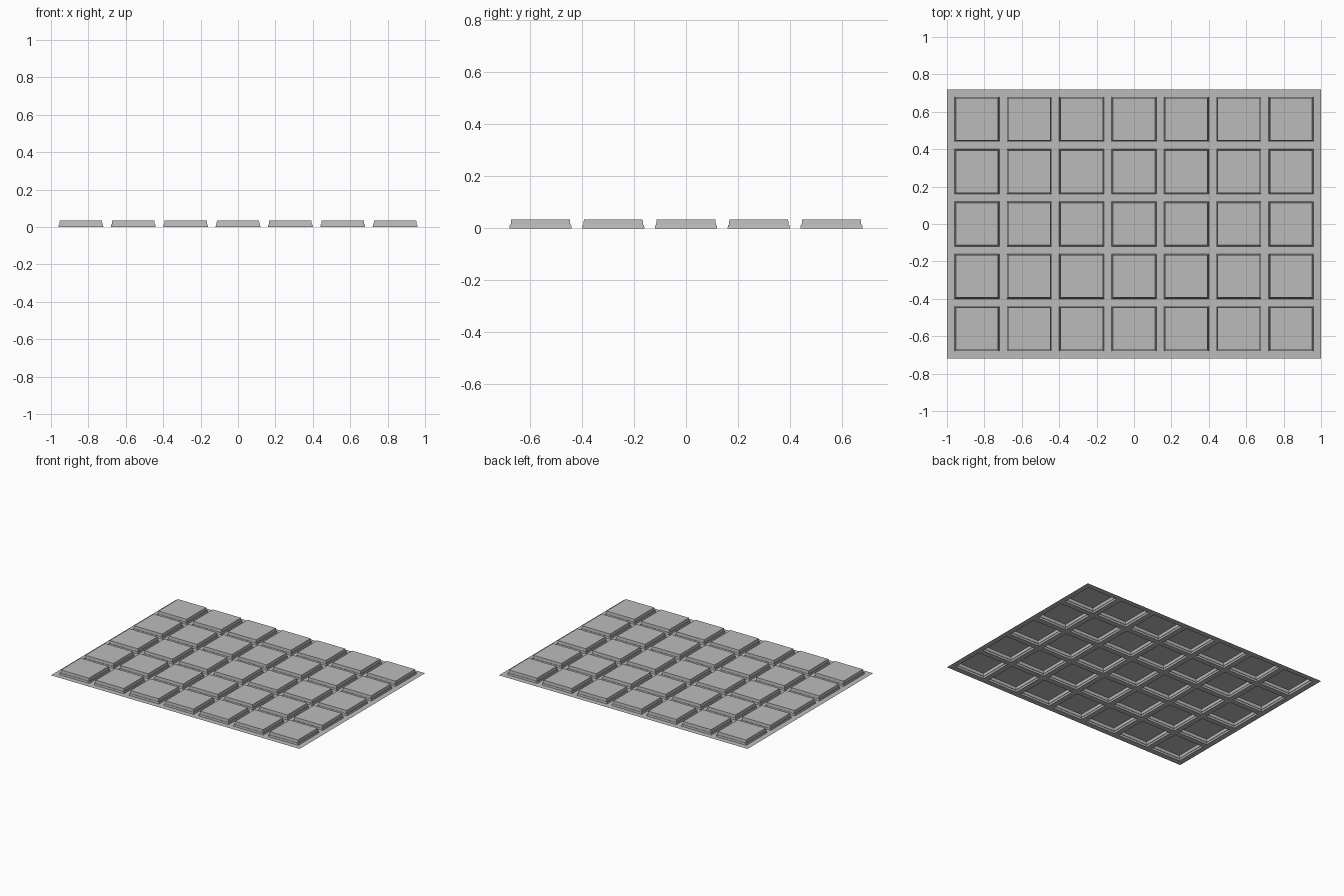
import bpy
import bmesh

cube = bpy.data.objects.get("Cube")
if cube:
    bpy.data.objects.remove(cube, do_unlink=True)

COLS, ROWS = 7, 5
PITCH, GAP = 0.28, 0.04

# Plain grey
grey = bpy.data.materials.new("grey")
grey.use_nodes = True
colour = (0.5, 0.5, 0.5, 1)
grey.diffuse_color = colour
grey.node_tree.nodes["Principled BSDF"].inputs["Base Color"].default_value = colour


def line_position(t, count):
    """Place a grid line so that gaps and tiles alternate, centred on zero."""
    i = round((t + 1) / 2 * (2 * count + 1))
    return PITCH * (i // 2) + GAP * (i % 2) - (PITCH * count + GAP) / 2


# Thin sheet divided into gaps and tiles
bm = bmesh.new()
bmesh.ops.create_grid(bm, x_segments=2 * COLS + 1, y_segments=2 * ROWS + 1, size=1)
for v in bm.verts:
    v.co.x, v.co.y = line_position(v.co.x, COLS), line_position(v.co.y, ROWS)
bm.normal_update()

# Hollow stepped tiles: sloped skirt, narrow ledge, sloped cap
tiles = [f for f in bm.faces if all(len(e.link_faces) == 2 for e in f.edges)
         and min(e.calc_length() for e in f.edges) > 2 * GAP]
for thickness, depth in ((0.002, 0.013), (0.003, 0), (0.002, 0.021)):
    bmesh.ops.inset_individual(bm, faces=tiles, thickness=thickness,
                               depth=depth, use_even_offset=True)
    bm.normal_update()

mesh = bpy.data.meshes.new("tiled_sheet")
bm.to_mesh(mesh)
bm.free()
mesh.materials.append(grey)
sheet = bpy.data.objects.new("tiled_sheet", mesh)
bpy.context.collection.objects.link(sheet)
